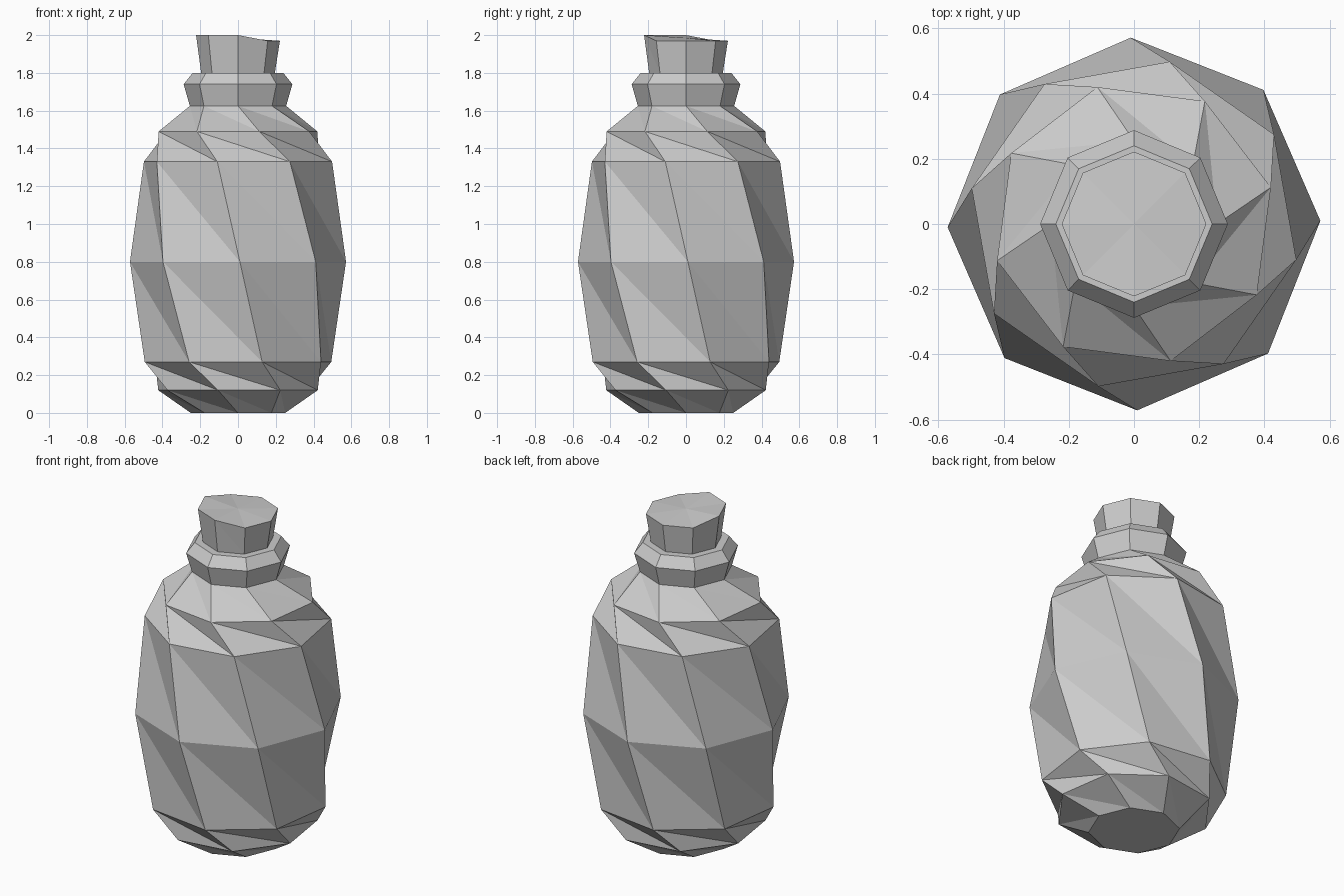
import bpy, bmesh
from math import sin, cos, radians

if "Cube" in bpy.data.objects:
    bpy.data.objects.remove(bpy.data.objects["Cube"])

SIDES = 8


def lathe(name, rings, cap_top=True):
    """Eight-sided stack of (radius, z, twist in degrees) rings, flat faces."""
    bm = bmesh.new()
    loops = []
    for r, z, twist in rings:
        angles = [radians(twist + 360 / SIDES * i) for i in range(SIDES)]
        loops.append([bm.verts.new((r * cos(a), r * sin(a), z)) for a in angles])
    for lo, hi in zip(loops, loops[1:]):
        for i in range(SIDES):
            j = (i + 1) % SIDES
            bm.faces.new((lo[i], lo[j], hi[i]))
            bm.faces.new((lo[j], hi[j], hi[i]))
    bm.faces.new(loops[0][::-1])
    if cap_top:
        bm.faces.new(loops[-1])
    return bm, loops


def finish(bm, name):
    mesh = bpy.data.meshes.new(name)
    bm.to_mesh(mesh)
    bm.free()
    obj = bpy.data.objects.new(name, mesh)
    bpy.context.collection.objects.link(obj)
    return obj


# Bottle: twisted body, shoulder and flared collar
bottle, _ = lathe("bottle", [
    (0.25, 0.00, 45), (0.435, 0.12, 31), (0.51, 0.27, 14.5), (0.572, 0.80, 1),
    (0.51, 1.33, -12.4), (0.435, 1.49, -30), (0.255, 1.625, -45),
    (0.288, 1.74, -45), (0.24, 1.80, -45)])
finish(bottle, "bottle")

# Stopper: tapered cork with a worn, uneven top (low on the back right)
stopper, loops = lathe("stopper", [(0.195, 1.80, 0), (0.222, 2.0, 0)], cap_top=False)
for i in (0, 1, 2, 3, 7):
    loops[1][i].co.z = 1.97
centre = stopper.verts.new((0, 0, 1.985))
for i in range(SIDES):
    stopper.faces.new((loops[1][i], loops[1][(i + 1) % SIDES], centre))
finish(stopper, "stopper")
